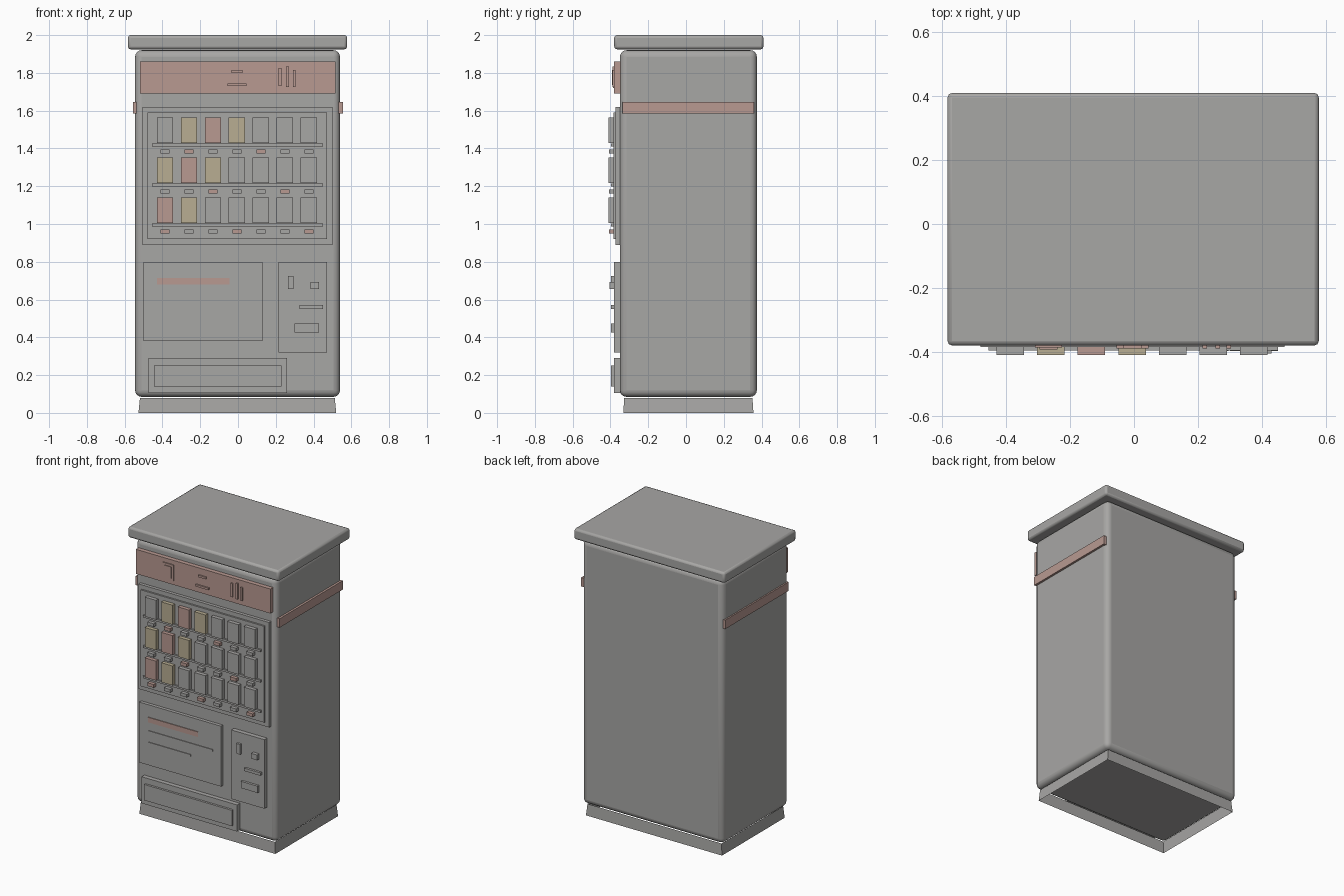
import bpy, bmesh, math

if "Cube" in bpy.data.objects:
    bpy.data.objects.remove(bpy.data.objects["Cube"], do_unlink=True)


def material(name, rgb):
    m = bpy.data.materials.new(name)
    m.use_nodes = True
    m.diffuse_color = (*rgb, 1)
    bsdf = m.node_tree.nodes["Principled BSDF"]
    bsdf.inputs["Base Color"].default_value = (*rgb, 1)
    bsdf.inputs["Roughness"].default_value = 0.8
    return m


GREY = material("warm grey", (0.39, 0.385, 0.375))
RED = material("dusty red", (0.48, 0.32, 0.285))
TAN = material("pale tan", (0.48, 0.42, 0.29))


def box(name, x, y, z, mat, bevel=0, segments=3):
    """Box between (min, max) pairs, with optional rounded edges."""
    bm = bmesh.new()
    bmesh.ops.create_cube(bm, size=1)
    for v in bm.verts:
        v.co = [r[0] if c < 0 else r[1] for c, r in zip(v.co, (x, y, z))]
    mesh = bpy.data.meshes.new(name)
    bm.to_mesh(mesh)
    bm.free()
    mesh.materials.append(mat)
    ob = bpy.data.objects.new(name, mesh)
    bpy.context.collection.objects.link(ob)
    if bevel:
        mod = ob.modifiers.new("Rounded edges", "BEVEL")
        mod.width, mod.segments = bevel, segments
        bpy.ops.object.select_all(action="DESELECT")
        ob.select_set(True)
        bpy.context.view_layer.objects.active = ob
        bpy.ops.object.shade_smooth_by_angle(angle=math.radians(35))
    return ob


def plate(name, x0, x1, z0, z1, front, mat=GREY, back=-0.34):
    """Box on the front face, reaching forward to y = front."""
    return box(name, (x0, x1), (front, back), (z0, z1), mat)


# Cabinet and overhanging lid
box("cabinet", (-0.545, 0.54), (-0.35, 0.375), (0.085, 1.92), GREY, 0.035, 4)
box("lid", (-0.583, 0.578), (-0.38, 0.41), (1.925, 2.0), GREY, 0.014, 2)

# Open plinth: slightly tapered walls without top or bottom
plinth = box("plinth", (-0.527, 0.52), (-0.332, 0.357), (0, 0.08), GREY)
bm = bmesh.new()
bm.from_mesh(plinth.data)
bmesh.ops.delete(bm, geom=[f for f in bm.faces if abs(f.normal.z) > 0.5], context="FACES_ONLY")
for v in bm.verts:
    if v.co.z > 0.04:
        v.co.x *= 0.985
        v.co.y *= 0.985
bm.to_mesh(plinth.data)
bm.free()

# Side stripes
for side, s in (("left", 1), ("right", -1)):
    box(f"{side}_stripe", sorted((s * 0.53, s * 0.555)), (-0.335, 0.36), (1.585, 1.647), RED)

# Header with raised emblem, dashes and bars
plate("header", -0.52, 0.515, 1.69, 1.86, -0.38, RED)
plate("emblem_border", -0.31, -0.225, 1.72, 1.83, -0.387, RED)
plate("emblem_centre", -0.295, -0.24, 1.737, 1.815, -0.392, RED)
for x0, x1, z in ((-0.035, 0.025, 1.80), (-0.055, 0.045, 1.73)):
    plate("header_dash", x0, x1, z, z + 0.014, -0.39, RED)
for x, z0, z1 in ((0.215, 1.73, 1.825), (0.255, 1.725, 1.835), (0.29, 1.725, 1.815)):
    plate("header_bar", x, x + 0.014, z0, z1, -0.39, RED)

# Display window
plate("display_frame", -0.505, 0.5, 0.89, 1.62, -0.372)
plate("display_panel", -0.48, 0.47, 0.92, 1.59, -0.384)

# Shelves, goods and buttons
colours = {"g": GREY, "r": RED, "y": TAN}
for row, goods in enumerate(("gyryggg", "yrygggg", "ryggggg")):
    z = 1.41 - 0.2115 * row
    plate("shelf", -0.455, 0.45, z, z + 0.015, -0.396)
    for i, key in enumerate(goods):
        x = -0.387 + 0.127 * i
        plate("product", x - 0.043, x + 0.043, z + 0.018, z + 0.153, -0.41, colours[key])
        lit = i % 3 == (row + 1) % 3
        plate("button", x - 0.024, x + 0.024, z - 0.038, z - 0.016, -0.408, RED if lit else GREY)

# Notice panel with lines
plate("notice_panel", -0.5, 0.13, 0.38, 0.80, -0.373)
plate("notice_stripe", -0.43, -0.045, 0.68, 0.715, -0.378, RED)
plate("notice_line", -0.43, 0.07, 0.61, 0.622, -0.378)
plate("notice_line", -0.43, -0.1, 0.53, 0.542, -0.378)

# Payment panel with slots
plate("payment_panel", 0.215, 0.47, 0.32, 0.80, -0.381)
plate("coin_slot", 0.265, 0.295, 0.655, 0.725, -0.397)
plate("return_knob", 0.385, 0.43, 0.655, 0.692, -0.405)
plate("note_slot", 0.325, 0.45, 0.55, 0.57, -0.397)
plate("change_tray", 0.30, 0.43, 0.425, 0.472, -0.398)

# Delivery tray
plate("tray_frame", -0.475, 0.26, 0.105, 0.29, -0.381)
plate("tray_flap", -0.445, 0.23, 0.14, 0.25, -0.396)
